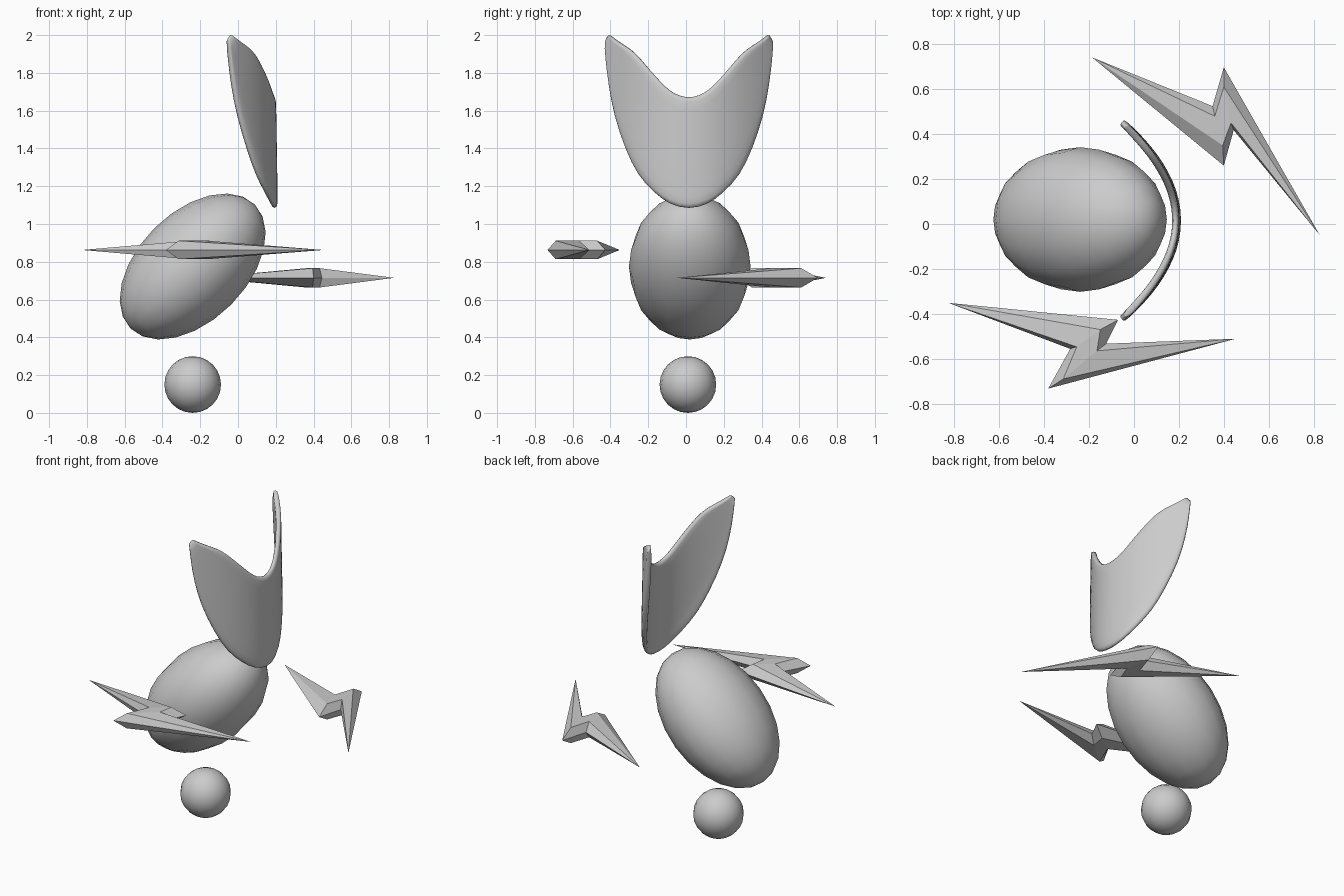
import bpy, bmesh, math

if "Cube" in bpy.data.objects:
    bpy.data.objects.remove(bpy.data.objects["Cube"])


def make_object(name, verts, faces):
    mesh = bpy.data.meshes.new(name)
    mesh.from_pydata(verts, [], faces)
    bm = bmesh.new()
    bm.from_mesh(mesh)
    bmesh.ops.recalc_face_normals(bm, faces=bm.faces)
    bm.to_mesh(mesh)
    bm.free()
    obj = bpy.data.objects.new(name, mesh)
    bpy.context.collection.objects.link(obj)
    return obj


def ball(name, loc, scale, tilt=0):
    bpy.ops.mesh.primitive_uv_sphere_add(segments=16, ring_count=12, radius=1,
                                         location=loc, rotation=(0, tilt, 0))
    obj = bpy.context.object
    obj.name = name
    obj.scale = scale
    bpy.ops.object.shade_smooth()


def bolt(name, outline, ridge, z, half):
    """Six-point zigzag: two tips (index 0 and 3) plus raised inner corners."""
    verts = [(x, y, z) for x, y in outline]
    top, bottom = [], []
    inner = iter(range(4))
    for i in range(6):
        if i in (0, 3):
            top.append(i)
            bottom.append(i)
        else:
            x, y = ridge[next(inner)]
            top.append(len(verts))
            bottom.append(len(verts) + 1)
            verts += [(x, y, z + half), (x, y, z - half)]
    faces = []
    for side in (top, bottom):
        # two arms and the middle of the flat face
        faces += [(side[0], side[1], side[5]), (side[3], side[4], side[2]),
                  (side[1], side[2], side[4]), (side[1], side[4], side[5])]
        # sloped facets down to the sharp outline
        for i in range(6):
            j = (i + 1) % 6
            f = list(dict.fromkeys((i, j, side[j], side[i])))
            faces.append(f)
    make_object(name, verts, faces)


# Round base and tilted egg-shaped body
ball("foot_ball", (-0.24, 0.01, 0.15), (0.15, 0.15, 0.15))
ball("body", (-0.24, 0.02, 0.775), (0.287, 0.322, 0.465), math.radians(45))

# Zigzag side bolts
bolt("back_bolt",
     [(-0.187, 0.742), (0.35, 0.525), (0.40, 0.698),
      (0.827, -0.049), (0.444, 0.418), (0.40, 0.26)],
     [(0.36, 0.48), (0.40, 0.61), (0.432, 0.45), (0.395, 0.35)], 0.715, 0.051)
bolt("front_bolt",
     [(-0.827, -0.351), (-0.071, -0.427), (-0.124, -0.533),
      (0.453, -0.511), (-0.382, -0.733), (-0.284, -0.556)],
     [(-0.15, -0.47), (-0.165, -0.565), (-0.315, -0.69), (-0.255, -0.547)],
     0.8625, 0.049)

# Curved notched crest: lower and upper outlines (y, z), mirrored about the middle
lower = [(0, 1.075), (0.10, 1.10), (0.18, 1.16), (0.265, 1.25), (0.33, 1.39),
         (0.39, 1.57), (0.42, 1.74), (0.432, 1.87), (0.439, 1.985)]
upper = [(0, 1.67), (0.05, 1.68), (0.10, 1.705), (0.15, 1.755), (0.20, 1.81),
         (0.26, 1.88), (0.31, 1.93), (0.38, 1.967), (0.425, 2.005)]
lower = [(-y, z) for y, z in lower[:0:-1]] + lower
upper = [(-y, z) for y, z in upper[:0:-1]] + upper
rows = [0, 0.08, 0.3, 0.6, 0.92, 1]
n = len(lower)
verts = []
for v in rows:
    for (y0, z0), (y1, z1) in zip(lower, upper):
        y, z = y0 + (y1 - y0) * v, z0 + (z1 - z0) * v
        curl = 0.015 * min(1, abs(y) / 0.25) * (2.0 - z) if v == 0 else 0
        x = 0.199 - 0.022 * (z - 1.08) - 1.22 * y * y - curl
        verts.append((x, y + 0.015, z))
faces = [(r * n + c, r * n + c + 1, (r + 1) * n + c + 1, (r + 1) * n + c)
         for r in range(len(rows) - 1) for c in range(n - 1)]
crest = make_object("crest", verts, faces)
solid = crest.modifiers.new("thickness", 'SOLIDIFY')
solid.thickness = 0.032
solid.offset = 0
sub = crest.modifiers.new("rounding", 'SUBSURF')
sub.levels = sub.render_levels = 1
crest.data.shade_smooth()
